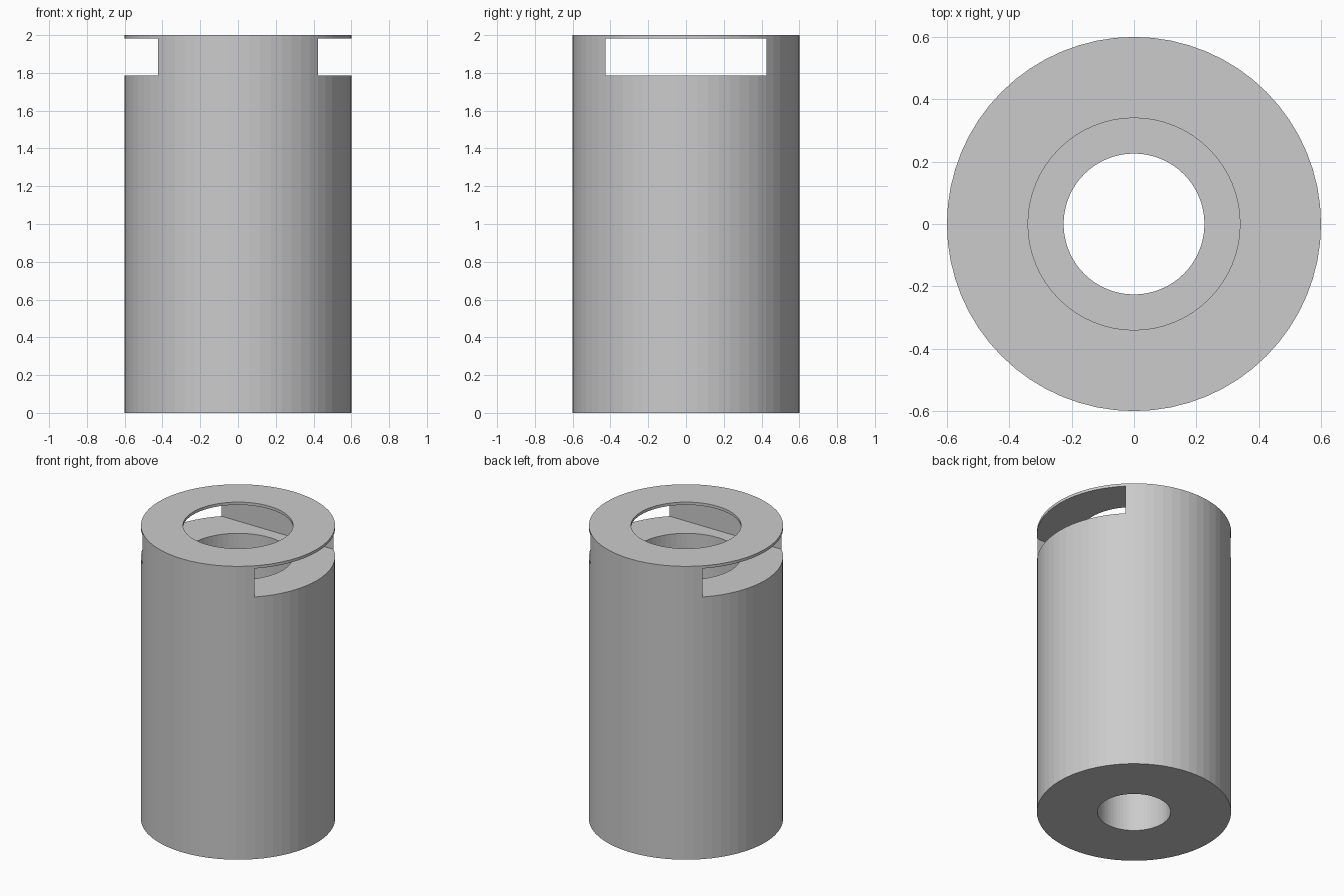
import bpy, bmesh, math

cube = bpy.data.objects.get("Cube")
if cube:
    bpy.data.objects.remove(cube, do_unlink=True)

SEGMENTS = 64
OUTER, RECESS, BORE = 0.6, 0.34, 0.226
HEIGHT, STEP = 2.0, 0.3
SLOT_LOW, SLOT_HIGH, SLOT_HALF = 1.787, 1.981, 0.425

grey = bpy.data.materials.new("plain grey")
grey.use_nodes = True
colour = (0.6, 0.6, 0.6, 1)
grey.diffuse_color = colour
grey.node_tree.nodes["Principled BSDF"].inputs["Base Color"].default_value = colour


def make_object(name, bm):
    bmesh.ops.recalc_face_normals(bm, faces=bm.faces)
    mesh = bpy.data.meshes.new(name)
    bm.to_mesh(mesh)
    bm.free()
    mesh.materials.append(grey)
    obj = bpy.data.objects.new(name, mesh)
    bpy.context.collection.objects.link(obj)
    return obj


def lathe(name, profile):
    """Revolve a closed (radius, z) profile around the z axis."""
    bm = bmesh.new()
    rings = []
    for i in range(SEGMENTS):
        a = math.tau * i / SEGMENTS
        rings.append([bm.verts.new((r * math.cos(a), r * math.sin(a), z))
                      for r, z in profile])
    n = len(profile)
    for i in range(SEGMENTS):
        here, after = rings[i], rings[(i + 1) % SEGMENTS]
        for j in range(n):
            k = (j + 1) % n
            bm.faces.new((here[j], after[j], after[k], here[k]))
    return make_object(name, bm)


# Cylinder body with a wide recess above a narrower through bore
body = lathe("cylinder_body", [(BORE, 0), (OUTER, 0), (OUTER, HEIGHT),
                               (RECESS, HEIGHT), (RECESS, STEP), (BORE, STEP)])

# Straight slot running through both sides below the thin top ring
bm = bmesh.new()
bmesh.ops.create_cube(bm, size=1)
bmesh.ops.scale(bm, vec=(2, 2 * SLOT_HALF, SLOT_HIGH - SLOT_LOW), verts=bm.verts)
bmesh.ops.translate(bm, vec=(0, 0, (SLOT_LOW + SLOT_HIGH) / 2), verts=bm.verts)
cutter = make_object("slot_cutter", bm)

cut = body.modifiers.new("slot", 'BOOLEAN')
cut.operation = 'DIFFERENCE'
cut.solver = 'EXACT'
cut.object = cutter
bpy.context.view_layer.objects.active = body
body.select_set(True)
bpy.ops.object.modifier_apply(modifier=cut.name)
bpy.data.objects.remove(cutter, do_unlink=True)
